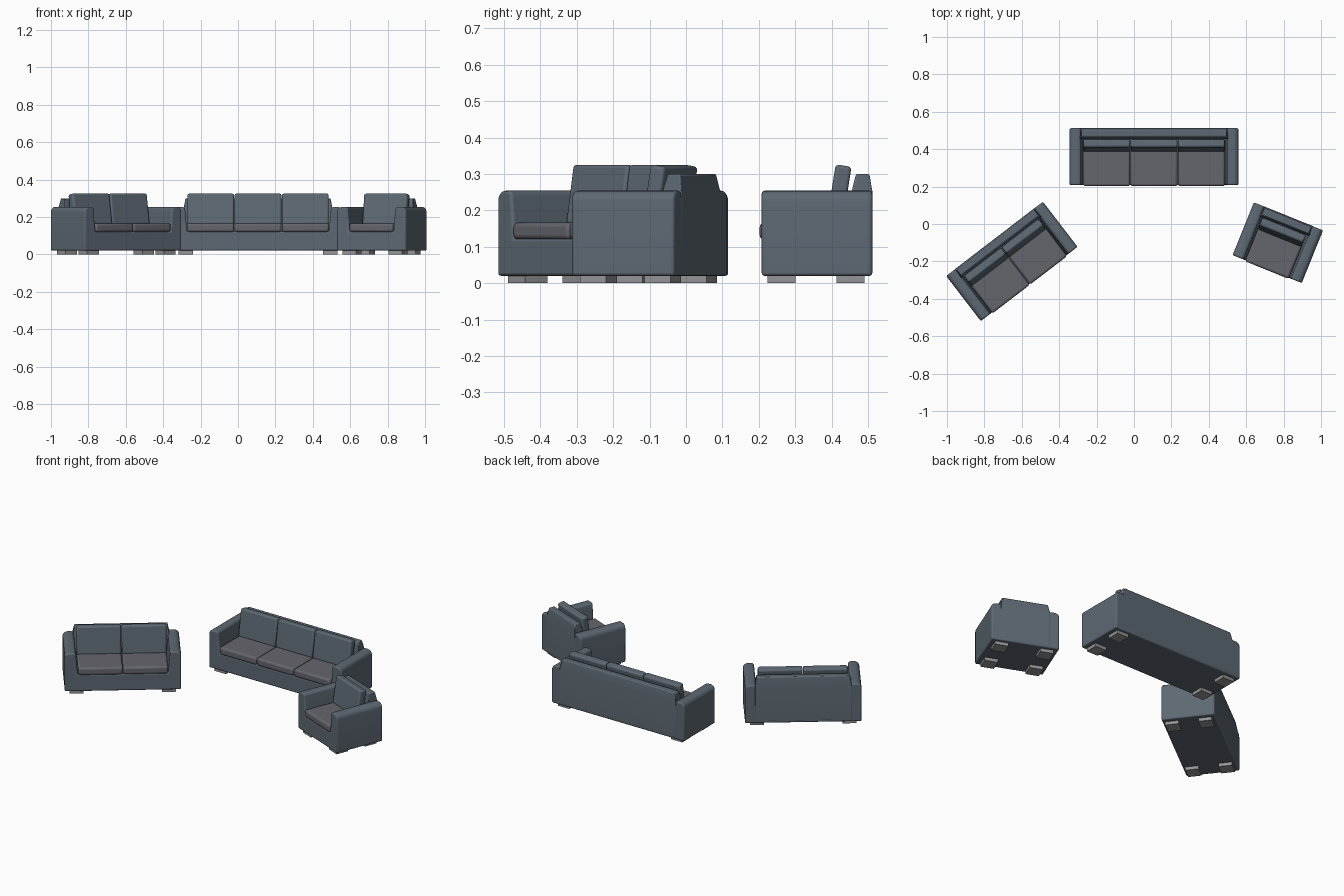
import bpy, bmesh, math
from mathutils import Matrix, Vector

if "Cube" in bpy.data.objects:
    bpy.data.objects.remove(bpy.data.objects["Cube"])


def material(name, color):
    m = bpy.data.materials.new(name)
    m.diffuse_color = (*color, 1)
    m.use_nodes = True
    m.node_tree.nodes["Principled BSDF"].inputs["Base Color"].default_value = m.diffuse_color
    return m


LEATHER = material("slate_leather", (0.11, 0.14, 0.17))
SEAT = material("seat_leather", (0.13, 0.13, 0.155))
FOOT = material("foot_grey", (0.30, 0.30, 0.31))
ARM, HALF_D, SEAT_W = 0.073, 0.152, 0.253


def finish(name, bm, mat, place, bevel=0.0, segments=3):
    bmesh.ops.recalc_face_normals(bm, faces=bm.faces)
    me = bpy.data.meshes.new(name)
    bm.to_mesh(me)
    bm.free()
    me.materials.append(mat)
    ob = bpy.data.objects.new(name, me)
    bpy.context.collection.objects.link(ob)
    ob.matrix_world = place
    if bevel:
        mod = ob.modifiers.new("soft_edges", 'BEVEL')
        mod.width = bevel
        mod.segments = segments
        mod.limit_method = 'ANGLE'
        mod.angle_limit = math.radians(40)
    bpy.context.view_layer.objects.active = ob
    ob.select_set(True)
    bpy.ops.object.shade_smooth_by_angle(angle=math.radians(35))
    ob.select_set(False)
    return ob


def extruded(points, direction):
    bm = bmesh.new()
    face = bm.faces.new([bm.verts.new(p) for p in points])
    ext = bmesh.ops.extrude_face_region(bm, geom=[face])
    moved = [v for v in ext["geom"] if isinstance(v, bmesh.types.BMVert)]
    bmesh.ops.translate(bm, verts=moved, vec=direction)
    return bm


def box(size, centre, tilt=0.0):
    bm = bmesh.new()
    m = (Matrix.Translation(centre) @ Matrix.Rotation(tilt, 4, 'X')
         @ Matrix.Diagonal((*size, 1)))
    bmesh.ops.create_cube(bm, size=1, matrix=m)
    return bm


def arc(cx, cz, r, a0, a1, n=5):
    return [(cx + r * math.cos(math.radians(a0 + (a1 - a0) * i / n)),
             cz + r * math.sin(math.radians(a0 + (a1 - a0) * i / n)))
            for i in range(n + 1)]


def sofa(name, seats, x, y, degrees):
    place = Matrix.Translation((x, y, 0)) @ Matrix.Rotation(math.radians(degrees), 4, 'Z')
    inner = seats * SEAT_W / 2
    outer = inner + ARM

    # U-shaped body: both arms and the base panel in one extruded outline
    right = ([(outer, 0.02)] + arc(outer - 0.028, 0.226, 0.028, 0, 90)
             + arc(inner + 0.026, 0.238, 0.016, 90, 175) + [(inner, 0.122)])
    outline = right + [(-px, pz) for px, pz in reversed(right)]
    finish(name + "_body", extruded([(px, -HALF_D, pz) for px, pz in outline],
                                    (0, 2 * HALF_D, 0)), LEATHER, place, 0.008)

    # Back rest, flush with the rear and tapering above the arms
    profile = [(0.095, 0.03), (0.1525, 0.03), (0.1525, 0.25),
               (0.144, 0.30), (0.107, 0.30), (0.095, 0.25)]
    bm = extruded([(-inner - 0.02, py, pz) for py, pz in profile],
                  (2 * inner + 0.04, 0, 0))
    for v in bm.verts:
        if v.co.z > 0.29:
            v.co.x -= math.copysign(0.012, v.co.x)
    finish(name + "_back_rest", bm, LEATHER, place, 0.005, 2)

    # Seat and back cushions
    for i in range(seats):
        cx = -inner + SEAT_W * (i + 0.5)
        finish(f"{name}_seat_cushion_{i + 1}",
               box((SEAT_W - 0.002, 0.255, 0.046), (cx, -0.030, 0.143)),
               SEAT, place, 0.012)
        finish(f"{name}_back_cushion_{i + 1}",
               box((SEAT_W - 0.003, 0.044, 0.168), (cx, 0.060, 0.240), math.radians(-9)),
               LEATHER, place, 0.010)

    # Four low block feet
    for sx, side in ((-1, "left"), (1, "right")):
        for fy, end in ((-0.098, "front"), (0.092, "rear")):
            finish(f"{name}_{end}_{side}_foot",
                   box((0.078, 0.077, 0.024), (sx * (outer - 0.067), fy, 0.012)),
                   FOOT, place)


sofa("three_seat_sofa", 3, 0.107, 0.36, 0)
sofa("two_seat_sofa", 2, -0.653, -0.20, 37.5)
sofa("armchair", 1, 0.769, -0.10, -22)
